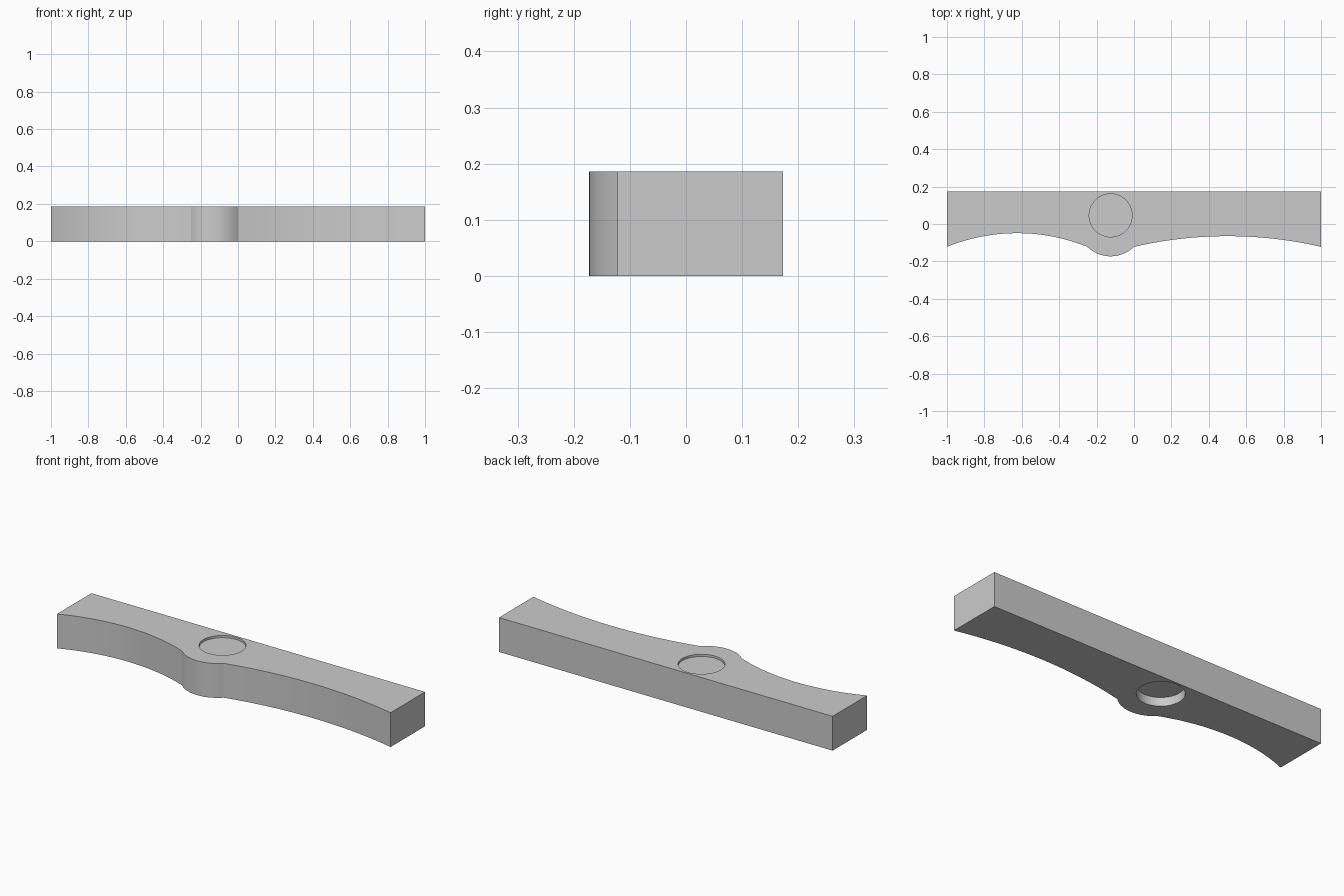
import bpy, bmesh, math

if "Cube" in bpy.data.objects:
    bpy.data.objects.remove(bpy.data.objects["Cube"])

HEIGHT = 0.186
BACK = 0.173
EDGE = -0.122


def arc(x0, x1, sag, steps):
    """Circular arc from x0 to x1 on the front edge, bulging by sag in y."""
    half, mid = (x1 - x0) / 2, (x0 + x1) / 2
    radius = (half ** 2 + sag ** 2) / (2 * abs(sag))
    span = math.asin(half / radius)
    sign = math.copysign(1, sag)
    pts = []
    for i in range(steps):
        a = -span + 2 * span * i / steps
        y = EDGE + sign * (radius * math.cos(a) - radius * math.cos(span))
        pts.append((mid + radius * math.sin(a), y))
    return pts


# Bar: straight back, two hollow arcs and a rounded bump along the front
outline = arc(-1, -0.25, 0.073, 20) + arc(-0.25, 0, -0.051, 14) + arc(0, 1, 0.057, 20)
outline += [(1, EDGE), (1, BACK), (-1, BACK)]
bm = bmesh.new()
face = bm.faces.new([bm.verts.new((x, y, 0)) for x, y in outline])
ext = bmesh.ops.extrude_face_region(bm, geom=[face])
top = [v for v in ext["geom"] if isinstance(v, bmesh.types.BMVert)]
bmesh.ops.translate(bm, verts=top, vec=(0, 0, HEIGHT))
bmesh.ops.recalc_face_normals(bm, faces=bm.faces)
mesh = bpy.data.meshes.new("bar")
bm.to_mesh(mesh)
bm.free()
bar = bpy.data.objects.new("bar", mesh)
bpy.context.collection.objects.link(bar)


# Round recesses: shallow on top, deeper underneath
def recess(name, z_low, z_high):
    bpy.ops.mesh.primitive_cylinder_add(vertices=48, radius=0.115, depth=z_high - z_low,
                                        location=(-0.125, 0.046, (z_low + z_high) / 2))
    cutter = bpy.context.object
    cutter.name = name
    mod = bar.modifiers.new(name, 'BOOLEAN')
    mod.operation = 'DIFFERENCE'
    mod.solver = 'EXACT'
    mod.object = cutter
    cutter.hide_render = True
    cutter.hide_set(True)


recess("top_recess_cutter", HEIGHT - 0.012, HEIGHT + 0.1)
recess("bottom_recess_cutter", -0.1, 0.047)

# Soft shading on the curves, crisp edges elsewhere
bpy.ops.object.select_all(action='DESELECT')
bar.select_set(True)
bpy.context.view_layer.objects.active = bar
bpy.ops.object.shade_smooth_by_angle(angle=math.radians(20))
